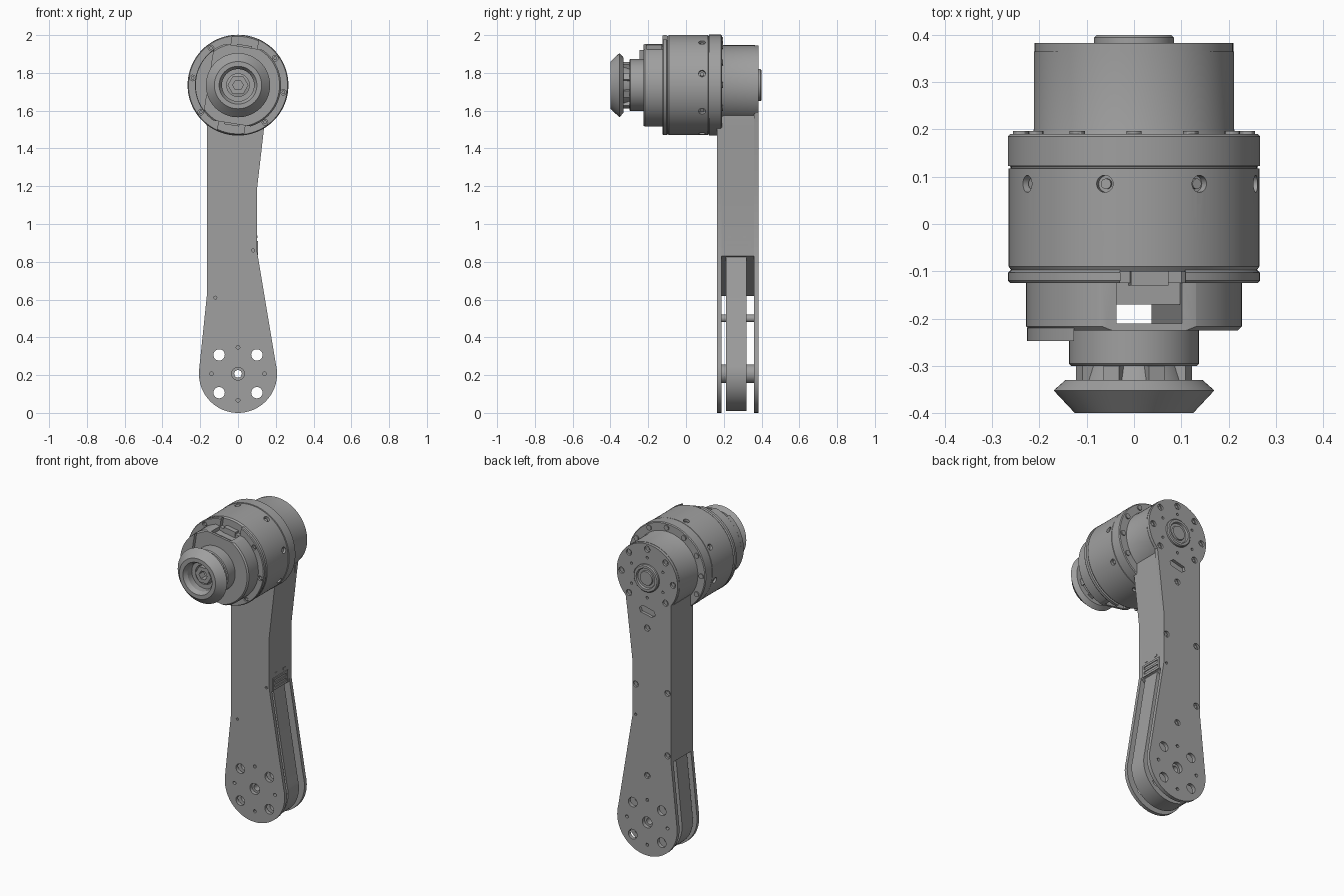
import bpy, bmesh, math
from mathutils import Matrix, Vector

if "Cube" in bpy.data.objects:
    bpy.data.objects.remove(bpy.data.objects["Cube"])

AXIS = 1.735          # height of the drive axis
HUB = 0.207           # height of the lower hub
TILT = math.radians(9)  # twist of the front drive parts

grey = bpy.data.materials.new("machined grey")
grey.use_nodes = True
grey.diffuse_color = (0.35, 0.35, 0.35, 1)
grey.node_tree.nodes["Principled BSDF"].inputs["Base Color"].default_value = (0.35, 0.35, 0.35, 1)


def finish(name, bm):
    bmesh.ops.recalc_face_normals(bm, faces=bm.faces)
    mesh = bpy.data.meshes.new(name)
    bm.to_mesh(mesh)
    bm.free()
    mesh.materials.append(grey)
    ob = bpy.data.objects.new(name, mesh)
    bpy.context.collection.objects.link(ob)
    return ob


def lathe(name, profile, z=AXIS, steps=72, x=0):
    """Spin (radius, y) points around a line parallel to y."""
    bm = bmesh.new()
    vs = [bm.verts.new((r, y, 0)) for r, y in profile]
    es = [bm.edges.new(p) for p in zip(vs, vs[1:])]
    bmesh.ops.spin(bm, geom=vs + es, axis=(0, 1, 0), cent=(0, 0, 0),
                   angle=math.tau, steps=steps)
    bmesh.ops.remove_doubles(bm, verts=bm.verts, dist=1e-5)
    bmesh.ops.translate(bm, verts=bm.verts, vec=(x, 0, z))
    return finish(name, bm)


def disc(name, r, y0, y1, x=0, z=AXIS, steps=24):
    return lathe(name, [(0, y0), (r, y0), (r, y1), (0, y1)], z, steps, x)


def prism(name, outline, y0, y1):
    bm = bmesh.new()
    face = bm.faces.new([bm.verts.new((x, y0, z)) for x, z in outline])
    new = bmesh.ops.extrude_face_region(bm, geom=[face])["geom"]
    bmesh.ops.translate(bm, vec=(0, y1 - y0, 0),
                        verts=[g for g in new if isinstance(g, bmesh.types.BMVert)])
    return finish(name, bm)


def box(name, lo, hi, tilt=0.0, origin=AXIS):
    """Box between two corners, turned about the y line at the origin height."""
    lo, hi = Vector(lo), Vector(hi)
    bm = bmesh.new()
    m = (Matrix.Translation((0, 0, origin)) @ Matrix.Rotation(tilt, 4, 'Y')
         @ Matrix.Translation((lo + hi) / 2) @ Matrix.Diagonal((*(hi - lo), 1)))
    bmesh.ops.create_cube(bm, size=1, matrix=m)
    return finish(name, bm)


def radial(name, r, inner, outer, y, angle):
    """Peg pointing outward from the drive axis."""
    bm = bmesh.new()
    m = (Matrix.Translation((0, y, AXIS)) @ Matrix.Rotation(angle, 4, 'Y')
         @ Matrix.Translation((0, 0, (inner + outer) / 2)))
    bmesh.ops.create_cone(bm, cap_ends=True, segments=20, radius1=r, radius2=r,
                          depth=outer - inner, matrix=m)
    return finish(name, bm)


def cut(ob, cutters):
    for c in cutters:
        mod = ob.modifiers.new("cut", 'BOOLEAN')
        mod.operation, mod.solver, mod.object = 'DIFFERENCE', 'EXACT', c
        bpy.context.view_layer.objects.active = ob
        bpy.ops.object.modifier_apply(modifier=mod.name)
        bpy.data.objects.remove(c)


def arc(cz, r, a0, a1, n=40):
    angles = [math.radians(a0 + (a1 - a0) * i / n) for i in range(n + 1)]
    return [(r * math.cos(a), cz + r * math.sin(a)) for a in angles]


def ring(r, degrees, cz=AXIS):
    return [(r * math.cos(math.radians(a)), cz + r * math.sin(math.radians(a))) for a in degrees]


# Arm: two side plates, a solid upper body and a recessed lower core
foot = arc(HUB, HUB, 175, 375)
right_edge = [(0.1, 0.86), (0.1, 1.18), (0.137, 1.5)]
left_edge = [(-0.165, 0.62)]
front_plate = prism("front_plate", foot + right_edge + [(0.137, 1.6), (-0.165, 1.6)] + left_edge,
                    0.165, 0.187)
back_plate = prism("back_plate", foot + right_edge + arc(AXIS, 0.21, -45, 218, 60) + left_edge,
                   0.36, 0.383)
arm_body = prism("arm_body", [(-0.165, 0.62), (0.1, 0.83)] + right_edge[1:]
                 + [(0.137, 1.6), (-0.165, 1.6)], 0.187, 0.36)
core = prism("lower_core", arc(HUB, 0.197, 175, 375)
             + [(0.09, 0.86), (-0.155, 0.86), (-0.155, 0.62)], 0.213, 0.32)
spacers = [disc("hub_spacer_front", 0.05, 0.187, 0.213, z=HUB),
           disc("hub_spacer_back", 0.05, 0.32, 0.36, z=HUB),
           disc("post_front", 0.02, 0.187, 0.213, z=0.5),
           disc("post_back", 0.02, 0.32, 0.36, z=0.5)]

# Holes around the lower hub
big = [(sx * 0.1, HUB + sz * 0.1) for sx in (-1, 1) for sz in (-1, 1)]
small = ring(0.14, (0, 90, 180, 270), HUB)
for part in (front_plate, back_plate, core):
    cut(part, [disc("c", 0.03, 0.1, 0.5, x, z) for x, z in big])
for part in (front_plate, back_plate):
    cut(part, [disc("c", 0.01, 0.1, 0.5, x, z, 12) for x, z in small])
    cut(part, [disc("c", 0.034, 0.1, 0.5, z=HUB)])
for part in (core, spacers[0], spacers[1]):
    cut(part, [disc("c", 0.02, 0.1, 0.5, z=HUB)])
cut(front_plate, [disc("c", 0.008, 0.1, 0.175, x, z, 12) for x, z in ((0.08, 0.86), (-0.12, 0.61))])

# Screw pockets and slot on the back plate
screws = ring(0.178, (-45, 0, 45, 90, 135, 180, 225)) + [
    (0, 1.42), (0.08, 1.05), (-0.14, 1.05), (-0.14, 0.66), (0, 0.5)]
cut(back_plate, [disc("c", 0.019, 0.37, 0.4, x, z, 16) for x, z in screws])
cut(back_plate, [disc("c", 0.008, 0.37, 0.4, x, z, 12)
                 for x, z in ring(0.125, (30, 90, 150, 210, 270, 330)) + [(0.08, 0.86)]])
slot = [(0.055, 1.535), (0.03, 1.555), (-0.05, 1.535), (-0.055, 1.51), (-0.03, 1.495), (0.045, 1.51)]
cut(back_plate, [prism("c", slot, 0.365, 0.4)])
for x, z in screws:
    disc("screw_head", 0.011, 0.368, 0.376, x, z, 6)

# Socket on the side of the arm
side_socket = box("side_socket", (0.06, 0.2, 0.835), (0.105, 0.345, 0.91), origin=0)
cut(side_socket, [box("c", (0.09, 0.215, z), (0.2, 0.33, z + 0.017), origin=0) for z in (0.85, 0.88)])
for y in (0.23, 0.31):
    box("socket_pin", (0.09, y - 0.01, 0.925), (0.103, y + 0.01, 0.938), origin=0)

# Rear housing and bearing cap
lathe("rear_housing", [(0, 0.18), (0.218, 0.18), (0.212, 0.2), (0.212, 0.365), (0, 0.365)])
lathe("rear_cap", [(0, 0.375), (0.085, 0.375), (0.085, 0.394), (0.079, 0.4), (0.064, 0.4),
                   (0.06, 0.388), (0.045, 0.388), (0.042, 0.396), (0, 0.396)])

# Main drum with seam, radial screw holes and flange screws
drum = lathe("main_drum", [(0, -0.1), (0.258, -0.1), (0.265, -0.09), (0.265, 0.117),
                           (0.261, 0.118), (0.261, 0.122), (0.267, 0.123), (0.267, 0.185),
                           (0.262, 0.19), (0, 0.19)], steps=96)
spokes = [math.radians(31.5 + 45 * i) for i in range(8)]
cut(drum, [radial("c", 0.018, 0.245, 0.3, 0.085, a) for a in spokes])
for a in spokes:
    radial("drum_screw", 0.011, 0.24, 0.255, 0.085, a)
for x, z in ring(0.24, range(0, 360, 30)):
    disc("flange_screw", 0.016, 0.185, 0.197, x, z, 12)

# Front flange: open at top and bottom, with six screws
flange = lathe("front_flange", [(0, -0.125), (0.262, -0.125), (0.266, -0.12), (0.266, -0.103),
                                (0.258, -0.095), (0, -0.095)], steps=96)
cut(flange, [box("c", (-0.07, -0.2, s * 0.25 - 0.05), (0.07, -0.08, s * 0.25 + 0.05), TILT)
             for s in (-1, 1)])
lugs = ring(0.243, (-54, -9, 36, 126, 171, 216))
cut(flange, [disc("c", 0.015, -0.2, -0.112, x, z, 16) for x, z in lugs])
for x, z in lugs:
    disc("lug_screw", 0.01, -0.12, -0.108, x, z, 6)

# Front block with flats and a window through it
block = lathe("front_block", [(0, -0.225), (0.22, -0.225), (0.228, -0.217), (0.228, -0.11), (0, -0.11)])
cut(block, [box("c", (-0.4, -0.3, s * 0.3 - 0.095), (0.4, 0, s * 0.3 + 0.095), TILT) for s in (-1, 1)])
cut(block, [box("c", (-0.07, -0.21, -0.4), (0.07, -0.17, 0.4), TILT)])
cut(block, [box("c", (-0.07, -0.18, s * 0.25 - 0.07), (0.07, -0.1, s * 0.25 + 0.07), TILT)
            for s in (-1, 1)])
for s in (-1, 1):
    box("signal_socket", (-0.04, -0.13, s * 0.195 - 0.02), (0.04, -0.1, s * 0.195 + 0.02), TILT)
pad = disc("side_pad", 0.226, -0.247, -0.22, steps=72)
cut(pad, [box("c", (-0.155, -0.3, -0.4), (0.4, -0.2, 0.4), TILT)])

# Neck and flared nose with a stepped bore
lathe("neck", [(0, -0.22), (0.138, -0.22), (0.138, -0.295), (0.133, -0.3), (0.06, -0.3),
               (0.035, -0.31), (0.035, -0.27), (0, -0.27)])
lathe("nose_cone", [(0.06, -0.3), (0.102, -0.3), (0.112, -0.33), (0.145, -0.33), (0.17, -0.352),
                    (0.125, -0.4), (0.1, -0.4), (0.085, -0.375), (0.085, -0.335), (0.06, -0.335),
                    (0.06, -0.3)])
lathe("bore_nut", [(0.028, -0.3), (0.055, -0.3), (0.055, -0.345), (0.028, -0.345), (0.028, -0.3)], steps=6)
for i in range(8):
    box("nose_rib", (-0.018, -0.335, 0.09), (0.018, -0.298, 0.125), math.tau * (i + 0.5) / 8)

# Smooth curved faces, keep machined edges crisp
bpy.ops.object.select_all(action='DESELECT')
for ob in bpy.context.collection.objects:
    if ob.type == 'MESH' and grey.name in ob.data.materials:
        ob.select_set(True)
        bpy.context.view_layer.objects.active = ob
bpy.ops.object.shade_smooth_by_angle(angle=math.radians(30))
